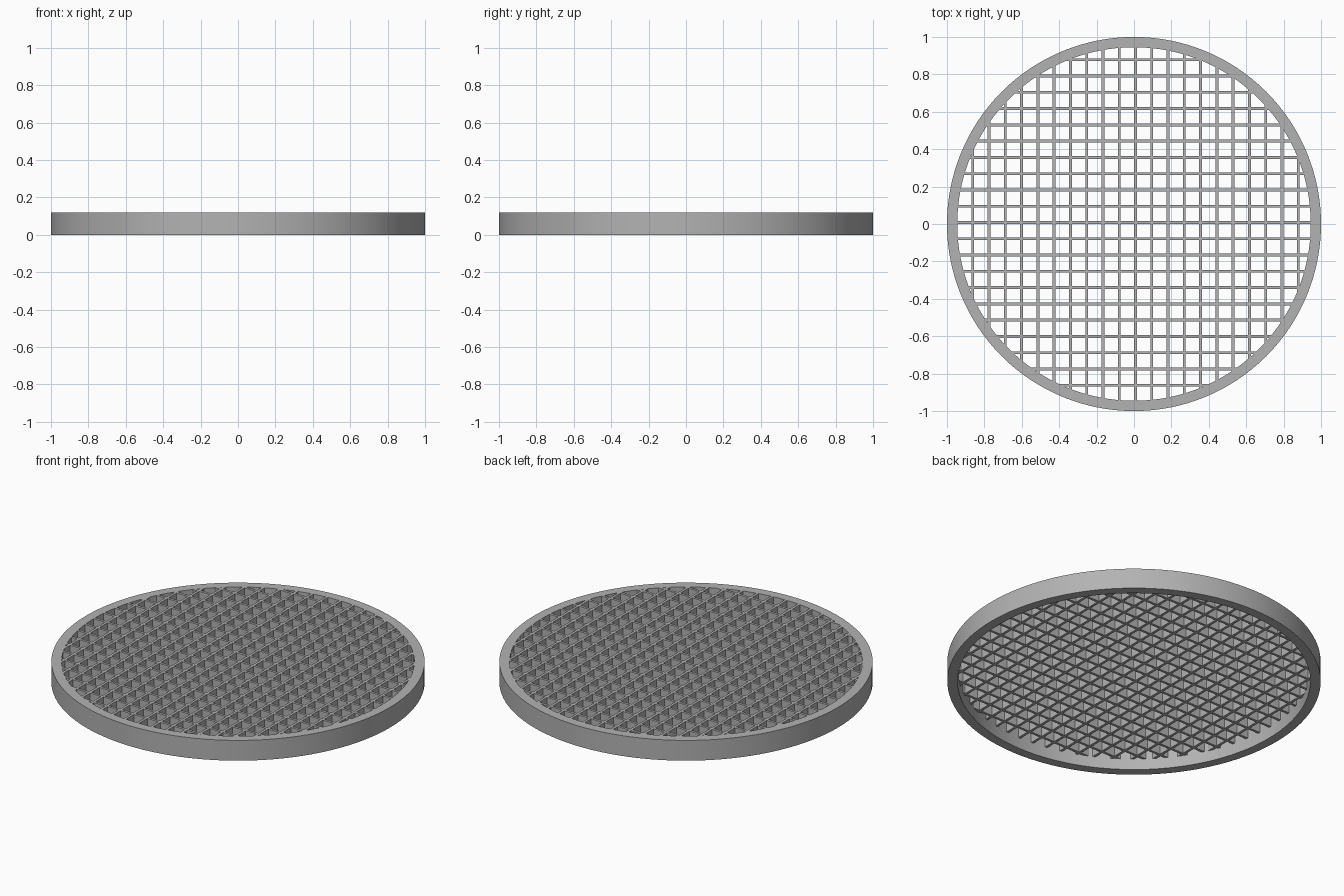
import bpy
import bmesh
import math
from mathutils import Matrix

cube = bpy.data.objects.get("Cube")
if cube:
    bpy.data.objects.remove(cube, do_unlink=True)

HEIGHT, OUTER, INNER = 0.12, 1.0, 0.945
PITCH, SHIFT, WIDTH, DEPTH = 0.087, 0.008, 0.015, 0.055

grey = bpy.data.materials.new("grey_metal")
colour = (0.45, 0.45, 0.45, 1)
grey.diffuse_color = colour
grey.use_nodes = True
grey.node_tree.nodes["Principled BSDF"].inputs["Base Color"].default_value = colour


def make_object(name, bm):
    bmesh.ops.recalc_face_normals(bm, faces=bm.faces)
    mesh = bpy.data.meshes.new(name)
    bm.to_mesh(mesh)
    bm.free()
    mesh.materials.append(grey)
    obj = bpy.data.objects.new(name, mesh)
    bpy.context.collection.objects.link(obj)
    return obj


# Outer rim: a rectangular section spun round the z axis
bm = bmesh.new()
corners = [(INNER, 0), (OUTER, 0), (OUTER, HEIGHT), (INNER, HEIGHT)]
verts = [bm.verts.new((r, 0, z)) for r, z in corners]
edges = [bm.edges.new((verts[i], verts[(i + 1) % 4])) for i in range(4)]
bmesh.ops.spin(bm, geom=verts + edges, axis=(0, 0, 1), cent=(0, 0, 0),
               angle=math.tau, steps=128, use_merge=True)
bmesh.ops.remove_doubles(bm, verts=bm.verts, dist=0.0001)
rim = make_object("outer_rim", bm)
bpy.ops.object.select_all(action="DESELECT")
rim.select_set(True)
bpy.context.view_layer.objects.active = rim
bpy.ops.object.shade_smooth_by_angle(angle=math.radians(30))


# Grid bars: upright slats cut to the chord of the rim, in both directions
def make_bars(name, along_y):
    bm = bmesh.new()
    for i in range(-10, 11):
        offset = i * PITCH + SHIFT
        # ends sink slightly into the rim
        length = 2 * math.sqrt((INNER + 0.008) ** 2 - offset ** 2)
        if along_y:
            place, size = (offset, 0), (WIDTH, length)
        else:
            place, size = (0, offset), (length, WIDTH)
        matrix = (Matrix.Translation((*place, HEIGHT - DEPTH / 2))
                  @ Matrix.Diagonal((*size, DEPTH, 1)))
        bmesh.ops.create_cube(bm, size=1, matrix=matrix)
    return make_object(name, bm)


make_bars("lengthwise_bars", True)
make_bars("crosswise_bars", False)
